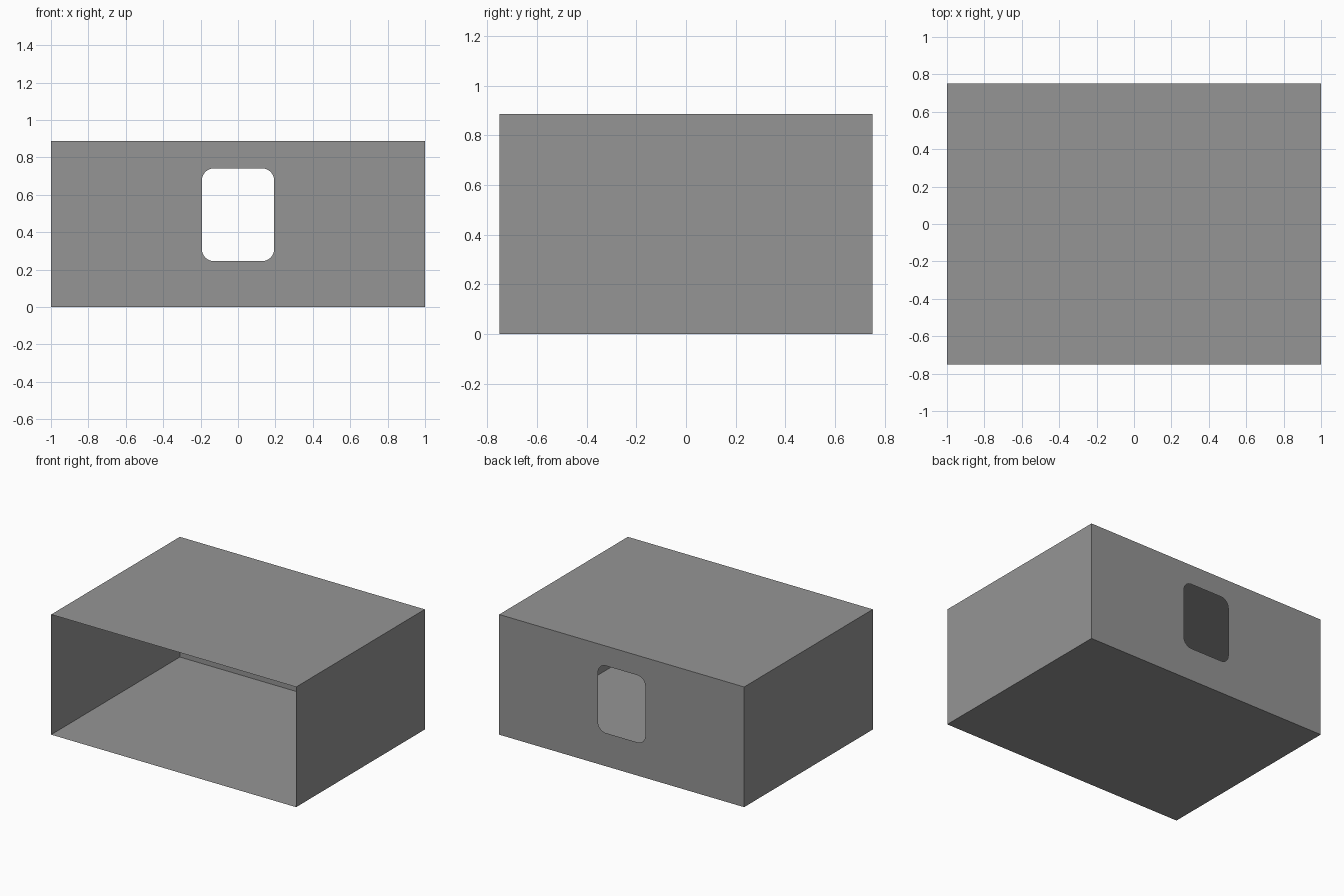
import bpy, bmesh, math

if "Cube" in bpy.data.objects:
    bpy.data.objects.remove(bpy.data.objects["Cube"])

W, D, H = 1.0, 0.75, 0.887                        # half width, half depth, height
HOLE_X, HOLE_Z0, HOLE_Z1, R = 0.193, 0.245, 0.741, 0.064
SEGMENTS = 8

# Dark grey for the whole shell
grey = bpy.data.materials.new("dark_grey")
grey.diffuse_color = (0.3, 0.3, 0.3, 1)
grey.use_nodes = True
grey.node_tree.nodes["Principled BSDF"].inputs["Base Color"].default_value = grey.diffuse_color


def finish(name, bm):
    mesh = bpy.data.meshes.new(name)
    bm.to_mesh(mesh)
    bm.free()
    mesh.materials.append(grey)
    obj = bpy.data.objects.new(name, mesh)
    bpy.context.collection.objects.link(obj)


def panel(name, points):
    bm = bmesh.new()
    bm.faces.new([bm.verts.new(p) for p in points])
    finish(name, bm)


def loop_edges(bm, points):
    vs = [bm.verts.new((x, D, z)) for x, z in points]
    return [bm.edges.new((vs[i - 1], vs[i])) for i in range(len(vs))]


# Thin sheets: floor, roof and the two sides (front is open)
panel("floor", [(-W, -D, 0), (-W, D, 0), (W, D, 0), (W, -D, 0)])
panel("roof", [(-W, -D, H), (W, -D, H), (W, D, H), (-W, D, H)])
panel("left_side", [(-W, -D, 0), (-W, -D, H), (-W, D, H), (-W, D, 0)])
panel("right_side", [(W, -D, 0), (W, D, 0), (W, D, H), (W, -D, H)])

# Back wall with a rounded window
window = []
corners = [(HOLE_X - R, HOLE_Z1 - R), (R - HOLE_X, HOLE_Z1 - R),
           (R - HOLE_X, HOLE_Z0 + R), (HOLE_X - R, HOLE_Z0 + R)]
for q, (cx, cz) in enumerate(corners):
    for s in range(SEGMENTS + 1):
        a = math.pi / 2 * (q + s / SEGMENTS)
        window.append((cx + R * math.cos(a), cz + R * math.sin(a)))

bm = bmesh.new()
edges = loop_edges(bm, [(-W, 0), (W, 0), (W, H), (-W, H)]) + loop_edges(bm, window)
bmesh.ops.triangle_fill(bm, edges=edges, use_beauty=True, use_dissolve=False, normal=(0, 1, 0))
finish("back_wall", bm)
